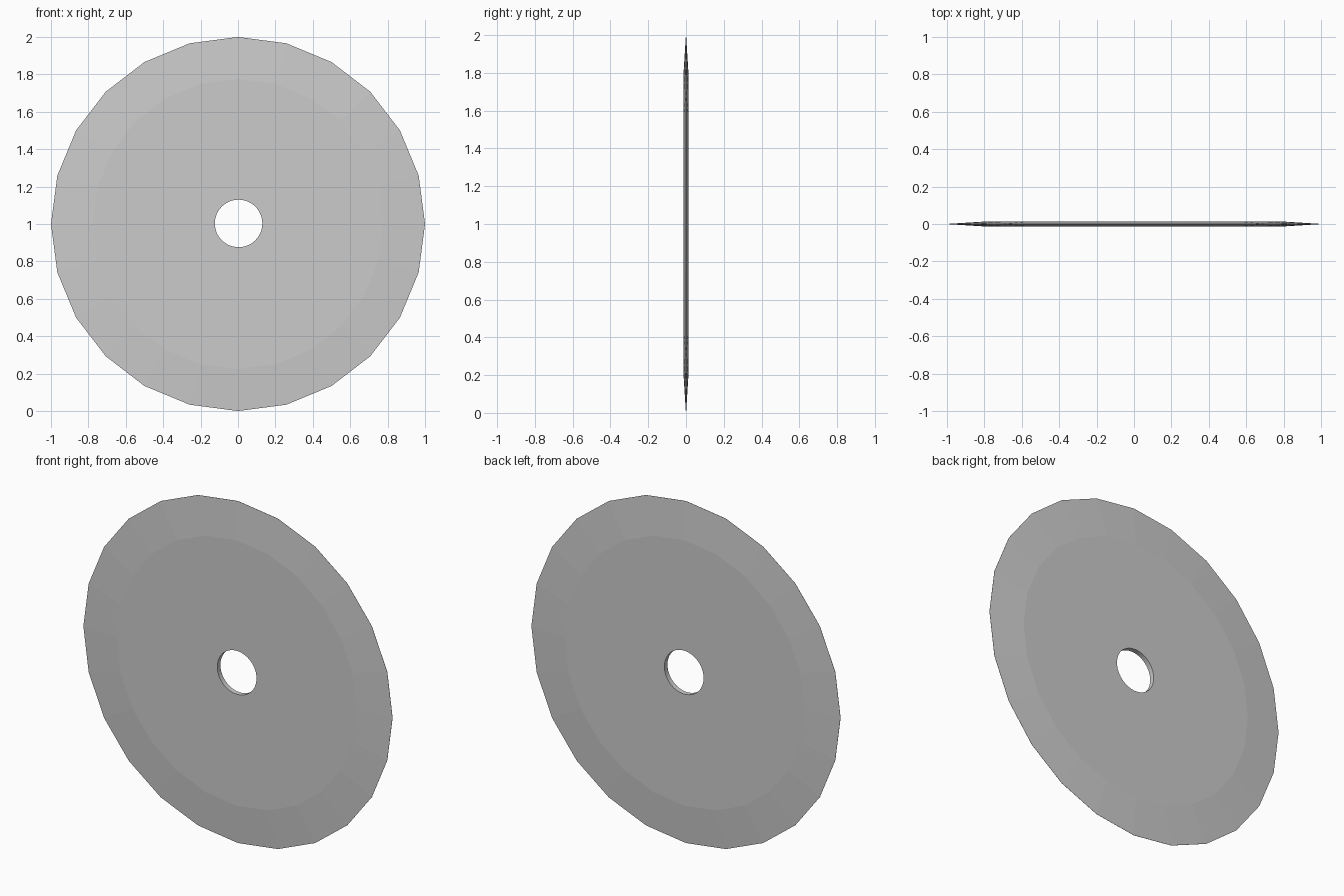
import bpy, bmesh
from math import sin, cos, tau

if "Cube" in bpy.data.objects:
    bpy.data.objects.remove(bpy.data.objects["Cube"])

SIDES = 24
HALF = 0.0145


def ring(bm, radius, y):
    return [bm.verts.new((radius * cos(tau * i / SIDES), y, radius * sin(tau * i / SIDES)))
            for i in range(SIDES)]


# Disc: two flat faces tapering to a thin sharp rim
bm = bmesh.new()
rings = [ring(bm, r, y) for r, y in
         [(0.776, -HALF), (1.0, -0.0005), (1.0, 0.0005), (0.776, HALF)]]
for a, b in zip(rings, rings[1:]):
    for i in range(SIDES):
        j = (i + 1) % SIDES
        bm.faces.new((a[i], a[j], b[j], b[i]))
bm.faces.new(rings[0])
bm.faces.new(rings[-1])
bmesh.ops.recalc_face_normals(bm, faces=bm.faces)
mesh = bpy.data.meshes.new("disc_blade")
bm.to_mesh(mesh)
bm.free()
disc = bpy.data.objects.new("disc_blade", mesh)
disc.location.z = 1
bpy.context.collection.objects.link(disc)

# Round centre hole
bpy.ops.mesh.primitive_cylinder_add(vertices=48, radius=0.127, depth=0.2,
                                    location=(0.003, 0, 1.003), rotation=(tau / 4, 0, 0))
cutter = bpy.context.object
cutter.name = "hole_cutter"
cutter.hide_render = True
cutter.display_type = 'WIRE'
cut = disc.modifiers.new("centre_hole", 'BOOLEAN')
cut.operation = 'DIFFERENCE'
cut.solver = 'EXACT'
cut.object = cutter

# Bake the cut and drop the cutter
bpy.context.view_layer.objects.active = disc
bpy.ops.object.modifier_apply(modifier=cut.name)
bpy.data.objects.remove(cutter)
